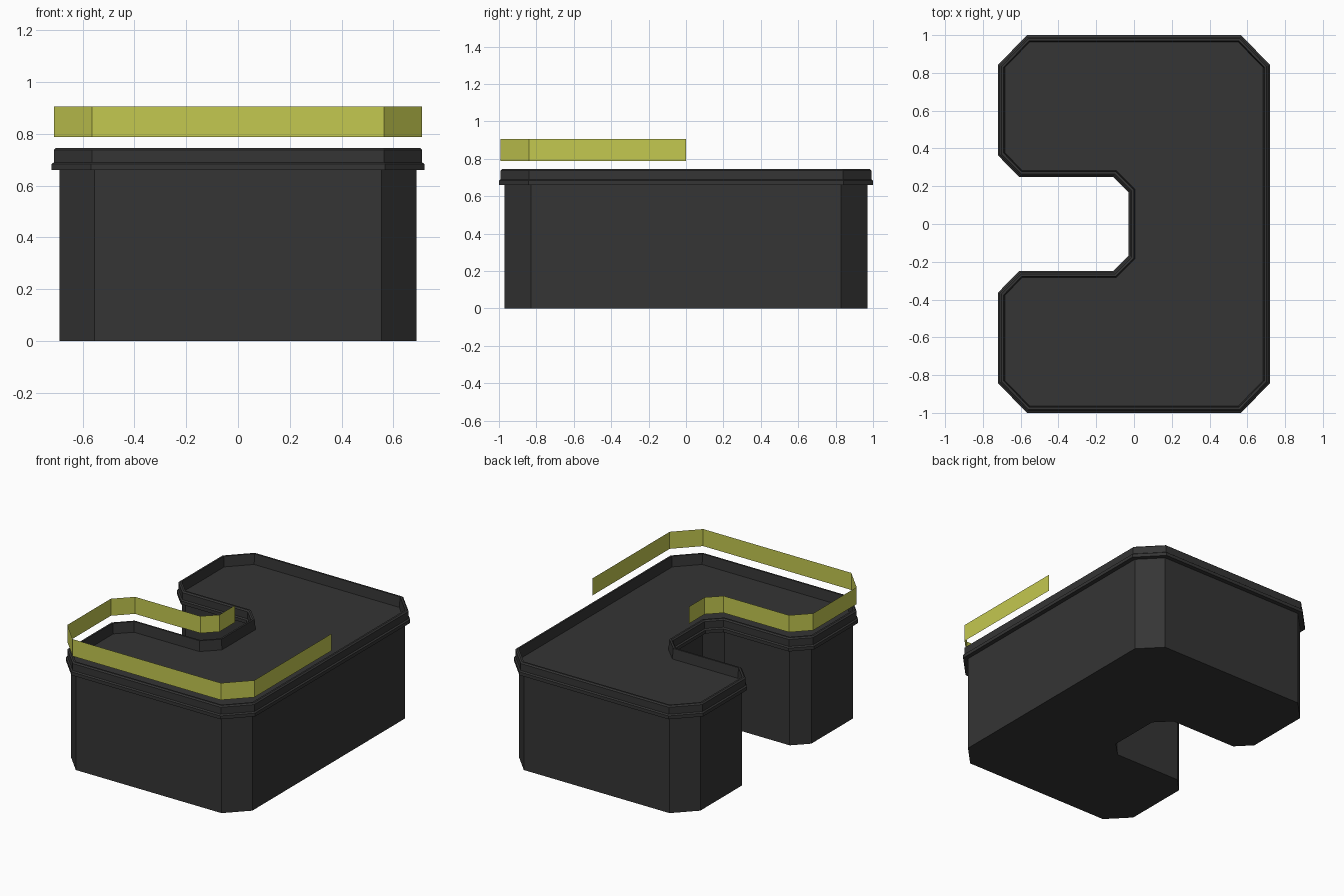
import bpy
import bmesh
from mathutils import Vector

if "Cube" in bpy.data.objects:
    bpy.data.objects.remove(bpy.data.objects["Cube"])

# Half of the C-shaped outline (y < 0), mirrored to make the closed loop
HALF = [Vector(p) for p in [(-0.03, -0.168), (-0.11, -0.248), (-0.607, -0.248), (-0.72, -0.363),
                            (-0.72, -0.842), (-0.567, -1.0), (0.567, -1.0), (0.72, -0.842)]]
OUTLINE = HALF + [Vector((p.x, -p.y)) for p in reversed(HALF)]


def offset(points, d):
    """Move a closed counter-clockwise outline outward by d with mitred corners."""
    result = []
    for i, p in enumerate(points):
        a = (p - points[i - 1]).normalized()
        b = (points[(i + 1) % len(points)] - p).normalized()
        n1, n2 = Vector((a.y, -a.x)), Vector((b.y, -b.x))
        result.append(p + (n1 + n2) * d / (1 + n1.dot(n2)))
    return result


def material(name, color):
    mat = bpy.data.materials.new(name)
    mat.diffuse_color = color
    mat.use_nodes = True
    mat.node_tree.nodes["Principled BSDF"].inputs["Base Color"].default_value = mat.diffuse_color
    return mat


def finish(bm, name, mat):
    mesh = bpy.data.meshes.new(name)
    bm.to_mesh(mesh)
    bm.free()
    mesh.materials.append(mat)
    obj = bpy.data.objects.new(name, mesh)
    bpy.context.collection.objects.link(obj)
    return obj


def loft(name, profile, mat, cap_start=False, cap_end=False):
    """Sweep an (offset, z) profile around the outline."""
    bm = bmesh.new()
    rings = [[bm.verts.new((p.x, p.y, z)) for p in offset(OUTLINE, d)] for d, z in profile]
    n = len(OUTLINE)
    for lo, hi in zip(rings, rings[1:]):
        for i in range(n):
            j = (i + 1) % n
            bm.faces.new((lo[i], lo[j], hi[j], hi[i]))
    if cap_start:
        bm.faces.new(rings[0][::-1])
    if cap_end:
        bm.faces.new(rings[-1])
    return finish(bm, name, mat)


dark = material("dark_grey", (0.035, 0.035, 0.035, 1))
yellow = material("yellow", (0.55, 0.58, 0.08, 1))

# Base block
loft("base_body", [(-0.03, 0), (-0.03, 0.66)], dark, cap_start=True)

# Stepped rim with thin lip and recessed top surface
loft("rim_and_top", [(-0.03, 0.66), (0, 0.66), (0, 0.683), (-0.009, 0.69), (-0.009, 0.738),
                     (-0.018, 0.746), (-0.03, 0.746), (-0.036, 0.675)], dark, cap_end=True)

# Floating open band over the front half
ring = offset(OUTLINE, -0.009)
path = ring[:len(HALF)]
path = [Vector((path[0].x, 0))] + path + [Vector((path[-1].x, 0))]
bm = bmesh.new()
low = [bm.verts.new((p.x, p.y, 0.788)) for p in path]
high = [bm.verts.new((p.x, p.y, 0.905)) for p in path]
for i in range(len(path) - 1):
    bm.faces.new((low[i], low[i + 1], high[i + 1], high[i]))
finish(bm, "floating_band", yellow)
